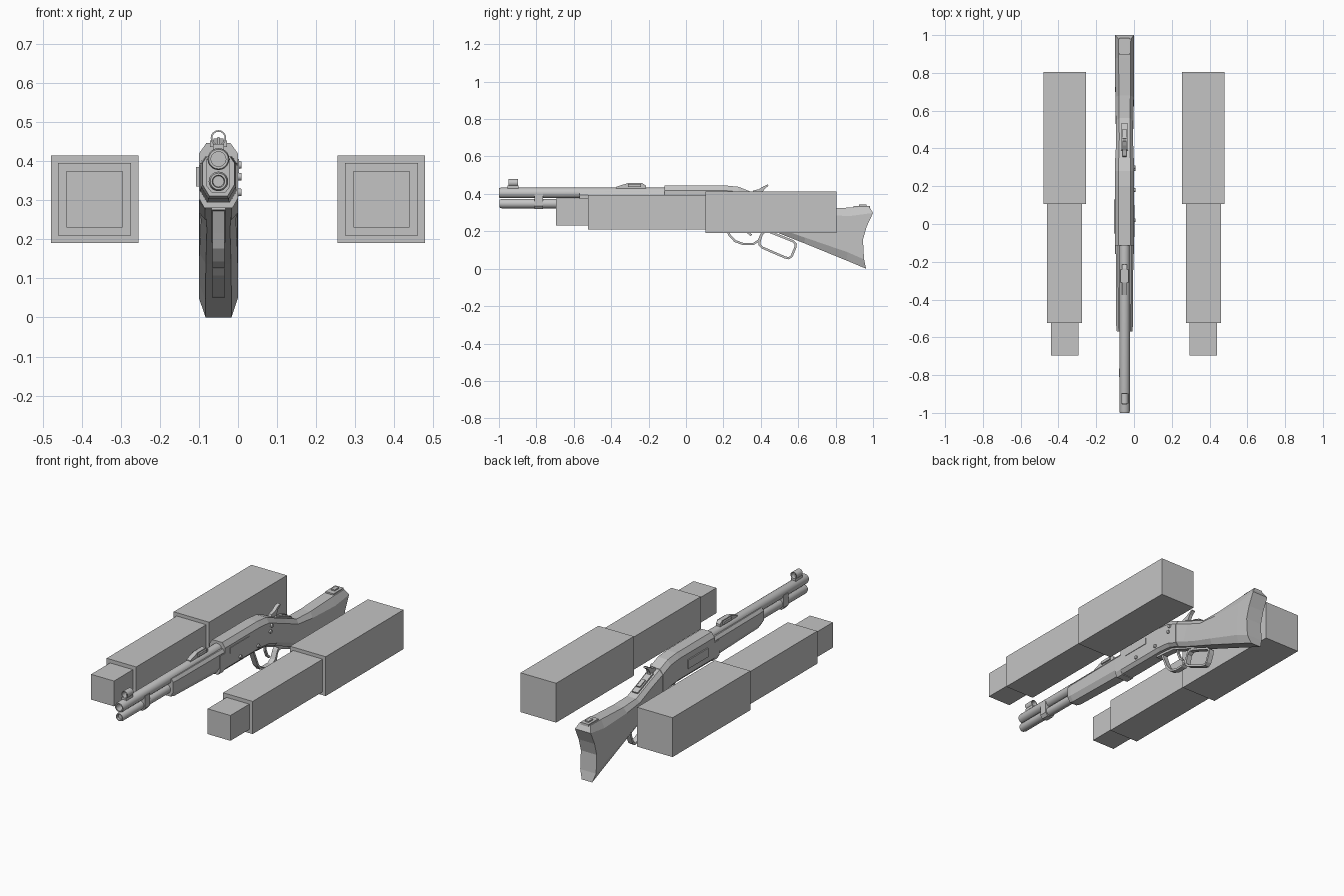
import bpy, bmesh, math
from mathutils import Vector

if "Cube" in bpy.data.objects:
    bpy.data.objects.remove(bpy.data.objects["Cube"])

CX = -0.05  # centre plane of the long assembly
grey = bpy.data.materials.new("plain grey")
grey.diffuse_color = (0.55, 0.55, 0.55, 1)
grey.use_nodes = True
grey.node_tree.nodes["Principled BSDF"].inputs["Base Color"].default_value = grey.diffuse_color


def finish(name, bm, smooth=False):
    bmesh.ops.recalc_face_normals(bm, faces=bm.faces)
    me = bpy.data.meshes.new(name)
    bm.to_mesh(me)
    bm.free()
    me.materials.append(grey)
    ob = bpy.data.objects.new(name, me)
    bpy.context.collection.objects.link(ob)
    if smooth:
        bpy.ops.object.select_all(action='DESELECT')
        ob.select_set(True)
        bpy.context.view_layer.objects.active = ob
        bpy.ops.object.shade_smooth_by_angle(angle=math.radians(35))
    return ob


def box(name, x0, x1, y0, y1, z0, z1):
    bm = bmesh.new()
    bmesh.ops.create_cube(bm, size=1)
    for v in bm.verts:
        v.co = ((x0 + x1) / 2 + v.co.x * (x1 - x0),
                (y0 + y1) / 2 + v.co.y * (y1 - y0),
                (z0 + z1) / 2 + v.co.z * (z1 - z0))
    return finish(name, bm)


def lathe(name, profile, z, n=20, closed=False):
    """Turn (y, radius) points round an axis along y."""
    bm = bmesh.new()
    rings = [[bm.verts.new((CX + r * math.sin(2 * math.pi * i / n), y,
                            z + r * math.cos(2 * math.pi * i / n))) for i in range(n)]
             for y, r in profile]
    pairs = list(zip(rings, rings[1:]))
    if closed:
        pairs.append((rings[-1], rings[0]))
    else:
        bm.faces.new(rings[0])
        bm.faces.new(rings[-1])
    for a, b in pairs:
        for i in range(n):
            bm.faces.new((a[i], a[(i + 1) % n], b[(i + 1) % n], b[i]))
    return finish(name, bm, True)


def loft(name, sections):
    """Each section is a list of rows (y, z, half width) from top to bottom."""
    bm = bmesh.new()
    loops = []
    for rows in sections:
        left = [bm.verts.new((CX - w, y, z)) for y, z, w in rows]
        right = [bm.verts.new((CX + w, y, z)) for y, z, w in rows]
        loops.append(left + right[::-1])
    n = len(loops[0])
    for a, b in zip(loops, loops[1:]):
        for i in range(n):
            bm.faces.new((a[i], a[(i + 1) % n], b[(i + 1) % n], b[i]))
    for lp in (loops[0], loops[-1]):
        for i in range(n // 2 - 1):
            bm.faces.new((lp[i], lp[i + 1], lp[n - 2 - i], lp[n - 1 - i]))
    return finish(name, bm)


def strip(name, path, width, thick, closed=False):
    """Flat bar following (y, z) points."""
    bm = bmesh.new()
    pts = [Vector(p) for p in path]
    n = len(pts)
    rings = []
    for i, p in enumerate(pts):
        prev = pts[i - 1] if closed or i else p
        nxt = pts[(i + 1) % n] if closed or i < n - 1 else p
        t = (nxt - prev).normalized()
        s = Vector((-t.y, t.x)) * thick / 2
        rings.append([bm.verts.new((CX + sx * width / 2, *(p + sg * s)))
                      for sx, sg in ((-1, -1), (1, -1), (1, 1), (-1, 1))])
    for i in range(n if closed else n - 1):
        a, b = rings[i], rings[(i + 1) % n]
        for k in range(4):
            bm.faces.new((a[k], a[(k + 1) % 4], b[(k + 1) % 4], b[k]))
    if not closed:
        bm.faces.new(rings[0])
        bm.faces.new(rings[-1])
    return finish(name, bm)


def plate(name, outline, width):
    """Side outline of (y, z) points given thickness across x."""
    bm = bmesh.new()
    f = bm.faces.new([bm.verts.new((CX - width / 2, y, z)) for y, z in outline])
    r = bmesh.ops.extrude_face_region(bm, geom=[f])
    for v in r['geom']:
        if isinstance(v, bmesh.types.BMVert):
            v.co.x += width
    return finish(name, bm)


# stepped boxes on both sides
for side, label in ((-1, "left"), (1, "right")):
    for part, h, y0, y1, zc in (("rear", 0.112, 0.105, 0.805, 0.302),
                                ("middle", 0.093, -0.525, 0.105, 0.302),
                                ("front", 0.072, -0.695, -0.525, 0.302)):
        c = side * 0.367
        box(f"{label}_{part}_box", c - h, c + h, y0, y1, zc - h, zc + h)

# barrel and lower tube
lathe("barrel", [(-0.08, 0.028), (-0.99, 0.028), (-1, 0.025), (-1, 0.019), (-0.94, 0.019)], 0.405)
lathe("lower_tube", [(-0.5, 0.025), (-0.985, 0.025), (-0.997, 0.021), (-0.997, 0.016), (-0.985, 0.014)], 0.348)

# band joining the two tubes
loft("tube_band", [[(y, 0.405, 0.03), (y, 0.335, 0.03), (y, 0.318, 0.016)] for y in (-0.81, -0.765)])

# front sight with hood
box("front_sight_base", CX - 0.014, CX + 0.014, -0.955, -0.895, 0.425, 0.444)
lathe("front_sight_hood", [(-0.95, 0.02), (-0.897, 0.02), (-0.897, 0.016), (-0.95, 0.016)], 0.459, 16, True)
box("front_sight_post", CX - 0.003, CX + 0.003, -0.93, -0.915, 0.44, 0.462)

# rear sight ramp
plate("rear_sight_ramp", [(-0.375, 0.425), (-0.375, 0.437), (-0.31, 0.458), (-0.235, 0.458),
                          (-0.215, 0.445), (-0.215, 0.425)], 0.026)
box("rear_sight_leaf", CX - 0.022, CX + 0.022, -0.31, -0.24, 0.436, 0.452)

# fore grip
loft("fore_grip", [[(y, 0.412, w - 0.012), (y, 0.395, w), (y, b + 0.03, w), (y, b, w - 0.018)]
                   for y, w, b in ((-0.57, 0.041, 0.31), (-0.54, 0.044, 0.303), (-0.1, 0.047, 0.292))])
loft("grip_collar", [[(y, 0.39, 0.05), (y, 0.305, 0.05), (y, 0.28, 0.036)] for y in (-0.16, -0.115)])

# receiver with sloping rear
loft("receiver", [[(y, t, 0.031), (y, t - 0.027, 0.05), (y, b + 0.018, 0.05), (y, b, 0.034)]
                  for y, t, b in ((-0.115, 0.446, 0.284), (0.20, 0.446, 0.284),
                                  (0.28, 0.438, 0.276), (0.35, 0.41, 0.25))])


# shoulder stock: chamfered sections ending in a curved butt
def station(top, bottom, w):
    a, b = Vector(top), Vector(bottom)
    return [(*a.lerp(b, t), w * k) for t, k in
            ((0, 0.62), (0.16, 1), (0.4, 1), (0.62, 1), (0.84, 1), (1, 0.66))]


butt = [(0.98, 0.331, 0.033), (1.0, 0.298, 0.05), (0.966, 0.225, 0.05),
        (0.946, 0.155, 0.05), (0.952, 0.05, 0.05), (0.963, 0.0, 0.033)]
loft("stock", [station((0.33, 0.416), (0.30, 0.27), 0.049),
               station((0.45, 0.367), (0.40, 0.228), 0.045),
               station((0.56, 0.322), (0.49, 0.192), 0.046),
               station((0.68, 0.318), (0.63, 0.137), 0.049),
               station((0.88, 0.327), (0.86, 0.043), 0.05), butt])
box("butt_top_plate", CX - 0.026, CX + 0.026, 0.895, 0.985, 0.322, 0.336)
box("butt_top_stud", CX - 0.012, CX + 0.012, 0.925, 0.965, 0.33, 0.343)

# hammer and tang
plate("hammer", [(0.345, 0.39), (0.36, 0.418), (0.39, 0.425), (0.415, 0.441), (0.437, 0.45),
                 (0.441, 0.443), (0.42, 0.427), (0.408, 0.405), (0.405, 0.37)], 0.02)
strip("tang_plate", [(0.39, 0.394), (0.53, 0.336)], 0.036, 0.014)
strip("tang_stop", [(0.45, 0.377), (0.5, 0.357)], 0.022, 0.014)

# trigger guard, hand loop and trigger
strip("trigger_guard", [(0.19, 0.278), (0.215, 0.22), (0.232, 0.18), (0.262, 0.148), (0.305, 0.132),
                        (0.36, 0.132), (0.388, 0.15), (0.41, 0.195), (0.43, 0.215)], 0.03, 0.012)
strip("hand_loop", [(0.405, 0.185), (0.425, 0.2), (0.45, 0.196), (0.57, 0.148), (0.587, 0.132),
                    (0.585, 0.115), (0.565, 0.067), (0.55, 0.056), (0.53, 0.06), (0.41, 0.112),
                    (0.392, 0.128), (0.393, 0.145)], 0.03, 0.012, True)
strip("trigger", [(0.31, 0.28), (0.315, 0.23), (0.33, 0.195), (0.35, 0.178)], 0.012, 0.012)
strip("lower_tang", [(0.15, 0.282), (0.29, 0.27), (0.47, 0.198)], 0.036, 0.014)

# receiver side details
box("left_side_panel", -0.107, -0.099, -0.05, 0.13, 0.335, 0.385)
box("right_side_panel", -0.001, 0.003, -0.07, 0.1, 0.37, 0.405)
for i, (y, z) in enumerate(((0.02, 0.32), (0.18, 0.32), (0.3, 0.39), (0.29, 0.36))):
    bm = bmesh.new()
    bmesh.ops.create_cone(bm, cap_ends=True, segments=12, radius1=0.011, radius2=0.009, depth=0.016)
    for v in bm.verts:
        v.co = (v.co.z + 0.001, y + v.co.x, z + v.co.y)
    finish(f"side_screw_{i + 1}", bm, True)
